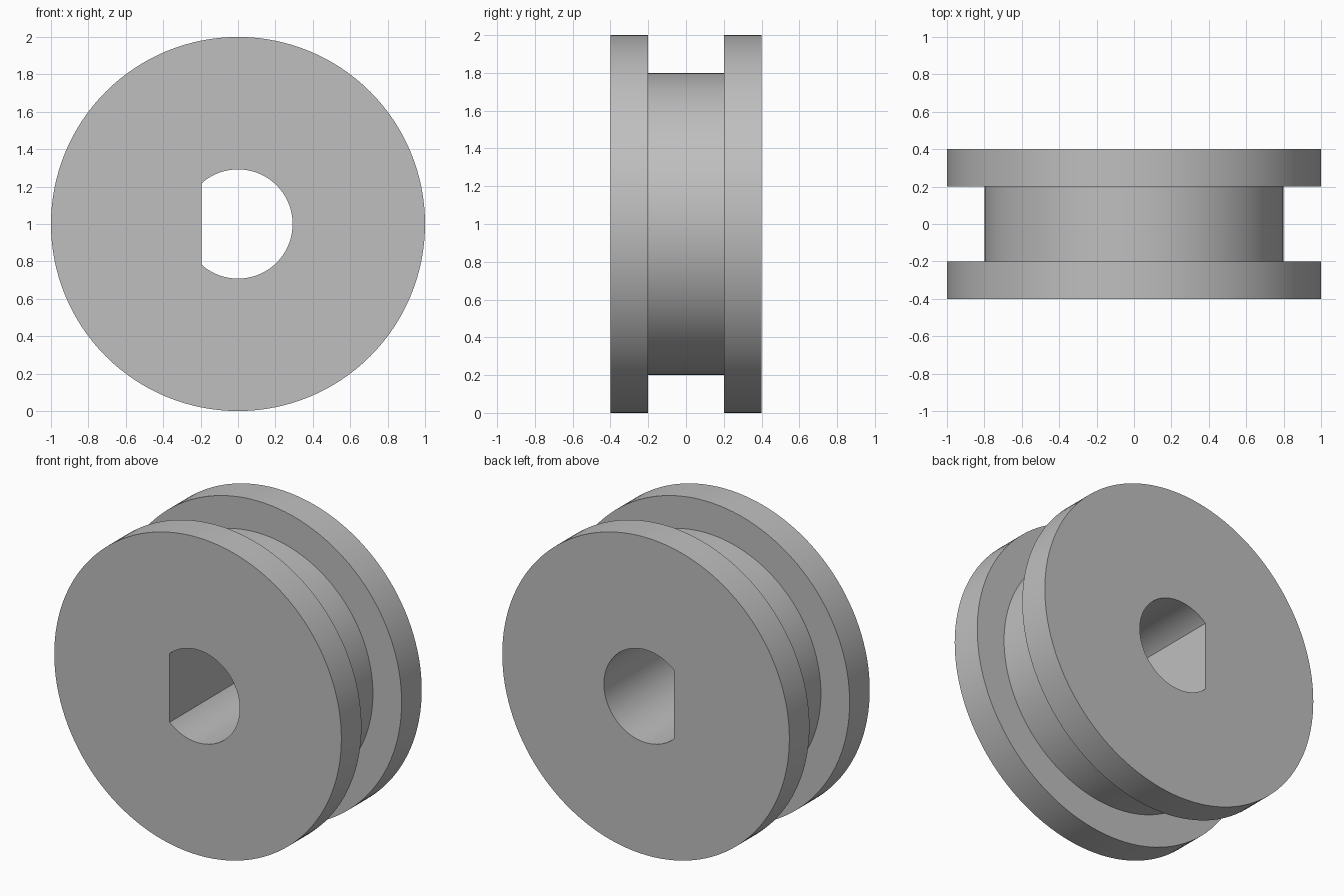
import bpy
import bmesh
import math

SEGMENTS = 128
RIM, HUB, BORE = 1.0, 0.8, 0.292
FLAT_X = -0.196  # flat side of the D-shaped bore

cube = bpy.data.objects.get("Cube")
if cube:
    bpy.data.objects.remove(cube, do_unlink=True)

grey = bpy.data.materials.new("plain grey")
grey.use_nodes = True
colour = (0.52, 0.52, 0.52, 1)
grey.diffuse_color = colour
grey.node_tree.nodes["Principled BSDF"].inputs["Base Color"].default_value = colour


def bore_radius(angle):
    """Distance from the axis to the bore wall, cut off at the flat."""
    c = math.cos(angle)
    return min(BORE, FLAT_X / c) if c < -0.1 else BORE


def add_ring(bm, radius, y):
    """One closed ring of vertices; radius None follows the bore."""
    ring = []
    for i in range(SEGMENTS):
        a = math.tau * i / SEGMENTS
        r = bore_radius(a) if radius is None else radius
        ring.append(bm.verts.new((r * math.cos(a), y, 1 + r * math.sin(a))))
    return ring


# Closed cross-section: front flange, hub, back flange, then back through the bore
profile = [(None, -0.4), (RIM, -0.4), (RIM, -0.2), (HUB, -0.2),
           (HUB, 0.2), (RIM, 0.2), (RIM, 0.4), (None, 0.4)]

bm = bmesh.new()
rings = [add_ring(bm, r, y) for r, y in profile]
for k, ring in enumerate(rings):
    following = rings[(k + 1) % len(rings)]
    for i in range(SEGMENTS):
        j = (i + 1) % SEGMENTS
        bm.faces.new((ring[i], ring[j], following[j], following[i]))
bmesh.ops.recalc_face_normals(bm, faces=bm.faces)

mesh = bpy.data.meshes.new("flanged_wheel")
bm.to_mesh(mesh)
bm.free()
mesh.materials.append(grey)
wheel = bpy.data.objects.new("flanged_wheel", mesh)
bpy.context.collection.objects.link(wheel)

# Smooth round walls, crisp edges
bpy.ops.object.select_all(action="DESELECT")
wheel.select_set(True)
bpy.context.view_layer.objects.active = wheel
bpy.ops.object.shade_smooth_by_angle(angle=math.radians(30))
